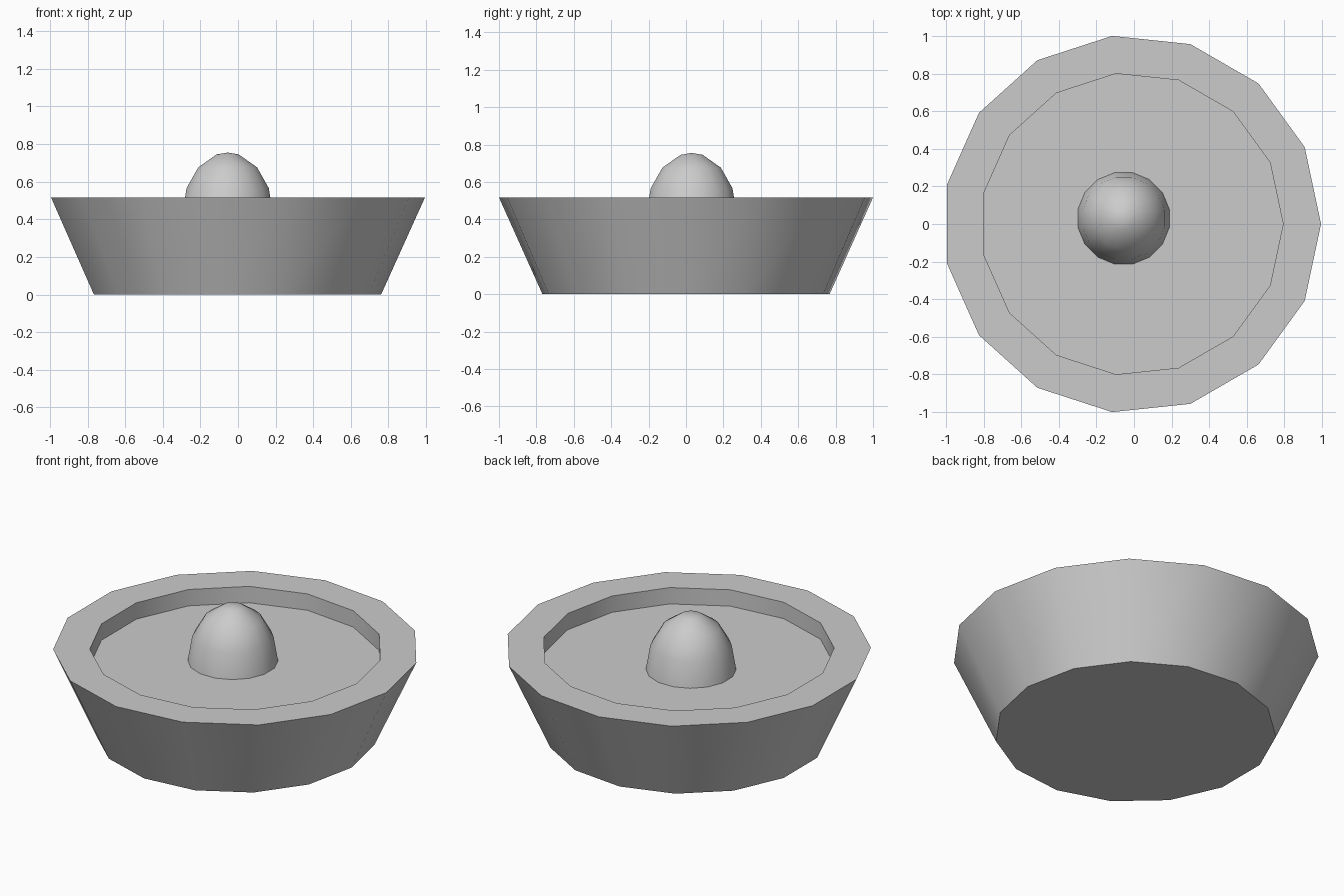
import bpy, bmesh, math

if "Cube" in bpy.data.objects:
    bpy.data.objects.remove(bpy.data.objects["Cube"])

def lathe(name, profile, sides, center, turn=0.0):
    """Revolve (radius, z) points about z; a zero radius makes a pole, other ends get a flat cap."""
    bm = bmesh.new()
    rings = []
    for r, z in profile:
        n = sides if r > 0 else 1
        rings.append([bm.verts.new((center[0] + r * math.cos(turn + math.tau * i / sides),
                                    center[1] + r * math.sin(turn + math.tau * i / sides), z))
                      for i in range(n)])
    for a, b in zip(rings, rings[1:]):
        for i in range(sides):
            j = (i + 1) % sides
            if len(b) == 1:
                bm.faces.new((a[i], a[j], b[0]))
            else:
                bm.faces.new((a[i], a[j], b[j], b[i]))
    for ring in (rings[0], rings[-1]):
        if len(ring) > 1:
            bm.faces.new(ring)
    bmesh.ops.recalc_face_normals(bm, faces=bm.faces)
    mesh = bpy.data.meshes.new(name)
    bm.to_mesh(mesh)
    bm.free()
    obj = bpy.data.objects.new(name, mesh)
    bpy.context.collection.objects.link(obj)
    bpy.ops.object.select_all(action='DESELECT')
    obj.select_set(True)
    bpy.context.view_layer.objects.active = obj
    bpy.ops.object.shade_smooth_by_angle(angle=math.radians(35))
    return obj

RIM, FLOOR = 0.517, 0.418

# Flared 15-sided dish with a flat rim and a shallow recess
lathe("dish", [(0.772, 0), (1.0055, RIM), (0.804, RIM), (0.804, FLOOR)], 15, (-0.011, 0))

# Tall rounded dome standing off centre on the recessed floor
dome = [(0.248 * math.cos(math.radians(a)), FLOOR + 0.337 * math.sin(math.radians(a)))
        for a in (0, 26, 50, 76)]
lathe("dome", dome + [(0, FLOOR + 0.337)], 16, (-0.055, 0.03), math.pi / 16)
